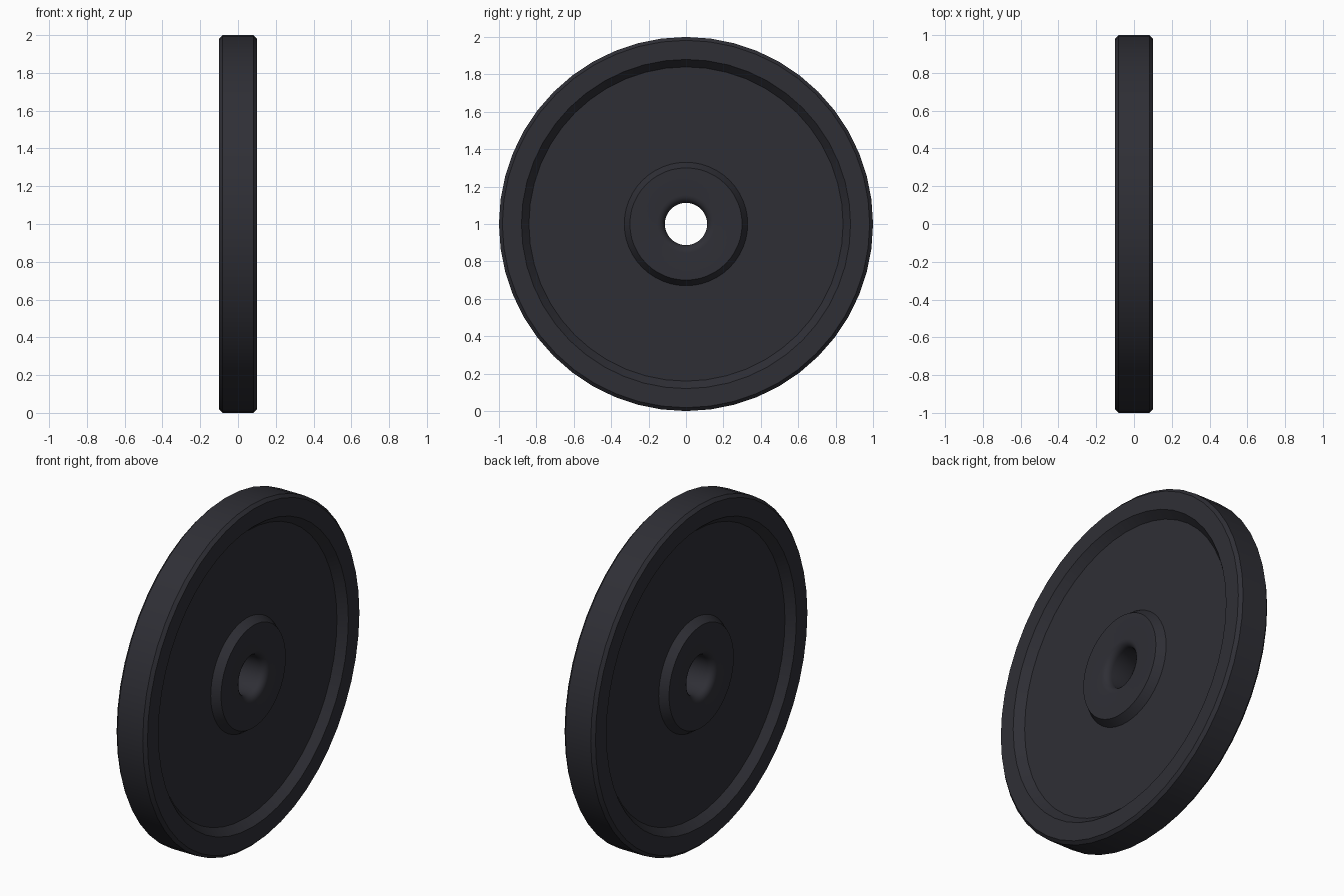
import bpy
import bmesh
import math
from mathutils import Vector

SEGMENTS = 48
HOLE_R, FILLET = 0.113, 0.04
HALF, WEB = 0.1, 0.054

cube = bpy.data.objects.get("Cube")
if cube:
    bpy.data.objects.remove(cube, do_unlink=True)

# Dark iron colour
iron = bpy.data.materials.new("dark iron")
iron.use_nodes = True
colour = (0.028, 0.028, 0.036, 1)
iron.diffuse_color = colour
shader = iron.node_tree.nodes["Principled BSDF"]
shader.inputs["Base Color"].default_value = colour
shader.inputs["Roughness"].default_value = 0.6

# Half profile as (radius, x): rounded bore, hub, recessed web, rim, bevel
half = []
for i in range(6):
    a = math.pi / 2 * i / 5
    half.append((HOLE_R + FILLET * (1 - math.cos(a)),
                 HALF - FILLET * (1 - math.sin(a))))
half += [(0.30, HALF), (0.33, WEB), (0.84, WEB), (0.88, HALF),
         (0.982, HALF), (1.0, HALF - 0.018)]
profile = half + [(r, -x) for r, x in reversed(half)]

# Spin the closed profile around the x axis
bm = bmesh.new()
verts = [bm.verts.new((x, 0, r)) for r, x in profile]
edges = [bm.edges.new((v, verts[(i + 1) % len(verts)]))
         for i, v in enumerate(verts)]
bmesh.ops.spin(bm, geom=verts + edges, cent=Vector(), axis=Vector((1, 0, 0)),
               angle=math.tau, steps=SEGMENTS)
bmesh.ops.remove_doubles(bm, verts=bm.verts, dist=0.0005)
bmesh.ops.recalc_face_normals(bm, faces=bm.faces)

mesh = bpy.data.meshes.new("weight_plate")
bm.to_mesh(mesh)
bm.free()
mesh.materials.append(iron)
plate = bpy.data.objects.new("weight_plate", mesh)
plate.location.z = 1
bpy.context.collection.objects.link(plate)

# Smooth round surfaces, crisp steps
bpy.ops.object.select_all(action="DESELECT")
plate.select_set(True)
bpy.context.view_layer.objects.active = plate
bpy.ops.object.shade_smooth_by_angle(angle=math.radians(30))
